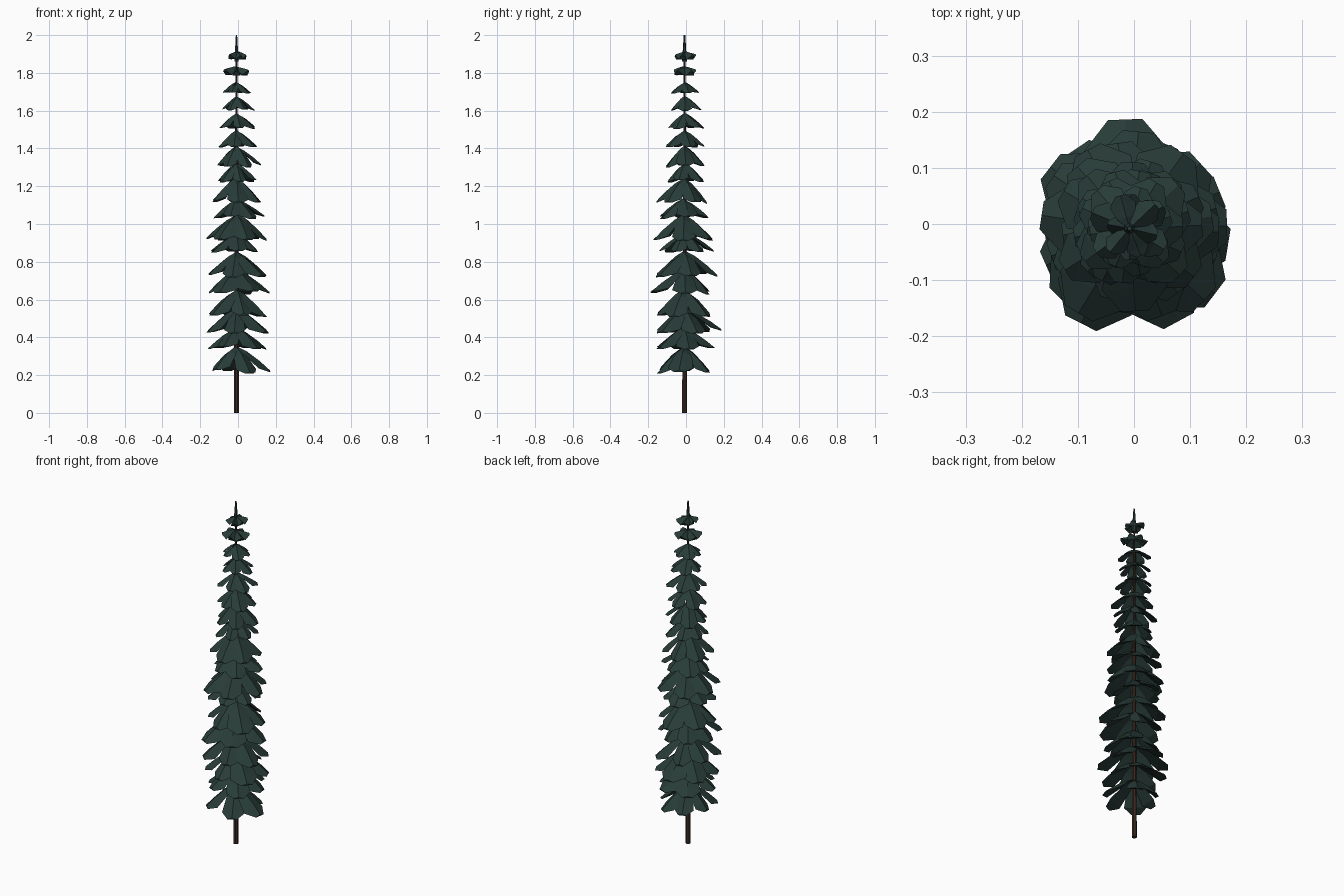
import bpy, bmesh, math, random

if "Cube" in bpy.data.objects:
    bpy.data.objects.remove(bpy.data.objects["Cube"])
random.seed(11)

CX = CY = -0.008  # trunk axis


def material(name, rgb):
    m = bpy.data.materials.new(name)
    m.diffuse_color = (*rgb, 1)
    m.use_nodes = True
    m.node_tree.nodes["Principled BSDF"].inputs["Base Color"].default_value = m.diffuse_color
    return m


needle_green = material("needle green", (0.021, 0.045, 0.039))
bark_brown = material("bark brown", (0.045, 0.022, 0.015))


def finish(bm, name, mat):
    bmesh.ops.recalc_face_normals(bm, faces=bm.faces)
    me = bpy.data.meshes.new(name)
    bm.to_mesh(me)
    bm.free()
    me.materials.append(mat)
    ob = bpy.data.objects.new(name, me)
    bpy.context.collection.objects.link(ob)
    return ob


def taper(name, r1, r2, z1, z2, sides, mat):
    bm = bmesh.new()
    bmesh.ops.create_cone(bm, cap_ends=True, segments=sides,
                          radius1=r1, radius2=r2, depth=z2 - z1)
    bmesh.ops.translate(bm, verts=bm.verts, vec=(CX, CY, (z1 + z2) / 2))
    return finish(bm, name, mat)


# Trunk and green leader at the top
taper("trunk", 0.014, 0.005, 0, 1.88, 7, bark_brown)
taper("leader", 0.013, 0.004, 1.86, 2.0, 6, needle_green)

# Whorls of boughs: top z, tip z, reach to -x, +x, -y, +y
TIERS = [
    (0.36, 0.21, .14, .173, .16, .13), (0.46, 0.34, .165, .155, .16, .155),
    (0.56, 0.42, .17, .165, .16, .195), (0.66, 0.51, .16, .155, .155, .13),
    (0.77, 0.63, .16, .17, .193, .13), (0.86, 0.72, .16, .155, .16, .17),
    (0.96, 0.85, .145, .11, .145, .15), (1.06, 0.91, .175, .155, .175, .145),
    (1.14, 1.03, .13, .145, .14, .12), (1.25, 1.11, .14, .125, .16, .115),
    (1.33, 1.22, .11, .10, .10, .095), (1.42, 1.30, .11, .125, .11, .10),
    (1.50, 1.40, .105, .105, .11, .10), (1.59, 1.50, .10, .095, .095, .10),
    (1.68, 1.60, .085, .09, .08, .085), (1.755, 1.69, .08, .07, .08, .07),
    (1.84, 1.78, .08, .06, .065, .055), (1.92, 1.865, .05, .045, .06, .055),
]
# Bough sections: distance out, half width, ridge drop, extra drop of the edges
SECTIONS = [(0.0, .05, 0, .06), (.33, .28, .22, .17),
            (.72, .41, .60, .26), (1.0, .17, .93, .07)]


def bough(bm, ang, top, tip, reach, flat):
    c, s = math.cos(ang), math.sin(ang)
    turn = lambda u, v: (c * u - s * v, s * u + c * v)
    xl, xr, yl, yr = reach
    # longest bough whose outline stays inside the tier's reach
    size = 1.25 * sum(reach) / 4
    for u, w, _, _ in SECTIONS[1:]:
        for v in (-w, 0, w):
            x, y = turn(u, v)
            lx = (xr - CX) if x > 0 else (xl + CX)
            ly = (yr - CY) if y > 0 else (yl + CY)
            size = min(size, lx / max(abs(x), 1e-6), ly / max(abs(y), 1e-6))
    size *= random.uniform(.96, 1)
    drop = (top - tip) * random.uniform(.88, 1.03)
    rows = []
    for u, w, d, e in SECTIONS:
        if flat:  # short top boughs lie level with folded-down sides
            d, e = d * .35, e * 2.6
        row = []
        for k in (-1, 0, 1):
            x, y = turn(u * size, k * w * size * random.uniform(.92, 1))
            row.append(bm.verts.new((CX + x, CY + y, top - drop * (d + e * abs(k)))))
        rows.append(row)
    for a, b in zip(rows, rows[1:]):
        for k in (0, 1):
            bm.faces.new((a[k], b[k], b[k + 1], a[k + 1]))
        bm.faces.new((a[0], a[2], b[2], b[0]))  # underside
    bm.faces.new(rows[0])
    bm.faces.new(rows[-1])


for i, (top, tip, *reach) in enumerate(TIERS):
    bm = bmesh.new()
    n = 6
    for j in range(n):
        ang = math.tau * (j + random.uniform(-.1, .1)) / n + i * 2.4 - .15
        bough(bm, ang, top - random.uniform(0, .012), tip, reach, i >= 16)
    finish(bm, f"bough_tier_{i + 1}", needle_green)
